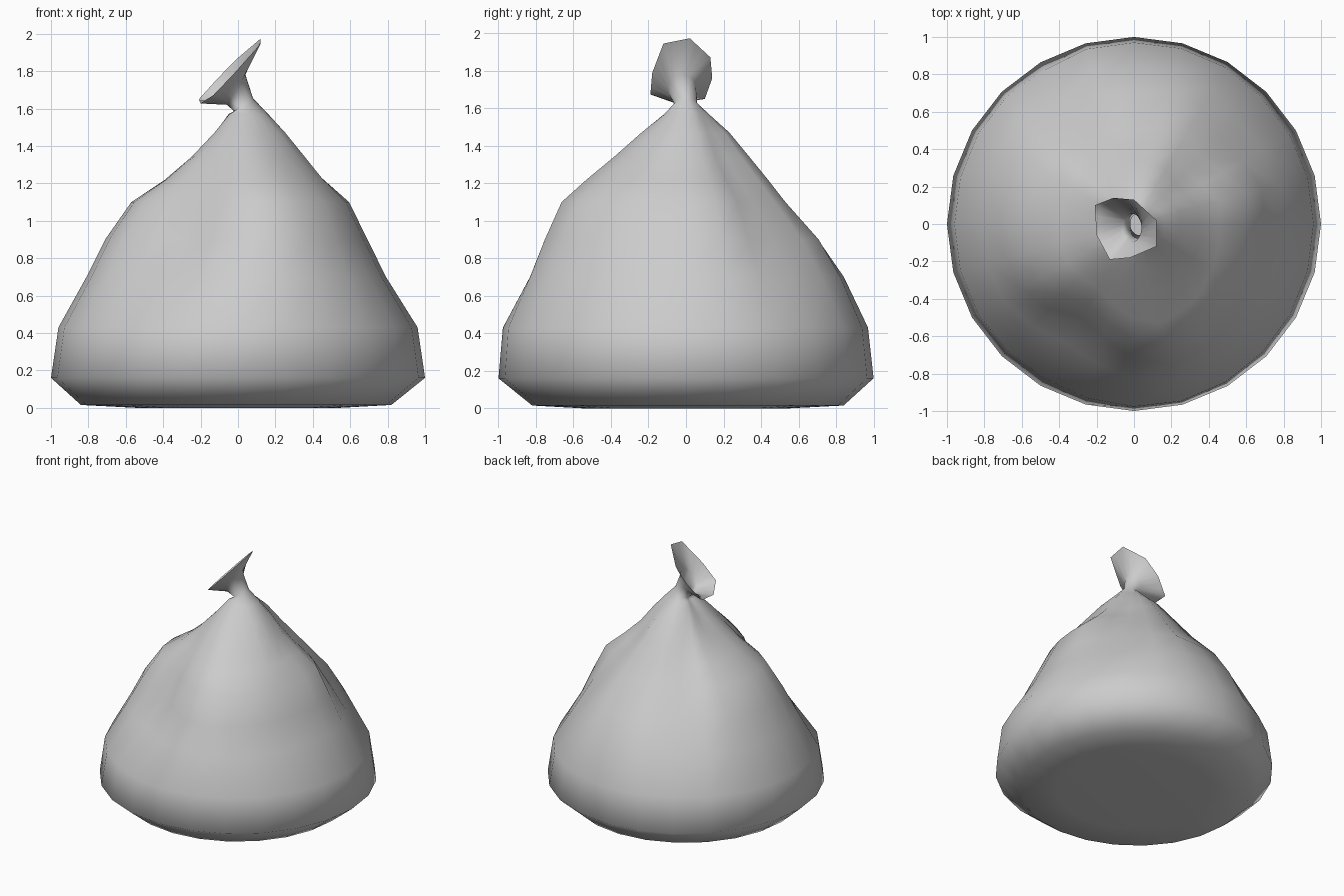
import bpy
import bmesh
from math import sin, cos, pi, radians, degrees, exp

cube = bpy.data.objects.get("Cube")
if cube:
    bpy.data.objects.remove(cube)

SIDES = 24
ANGLES = [2 * pi * i / SIDES for i in range(SIDES)]

# Bag body: height, then reach towards +x, +y, -x, -y
BODY = [
    (0.0, .55, .55, .55, .55),
    (0.015, .82, .84, .84, .82),
    (0.16, 1.0, 1.0, 1.0, 1.0),
    (0.43, .96, .97, .96, .98),
    (0.70, .79, .84, .81, .85),
    (0.90, .69, .70, .71, .75),
    (1.10, .59, .50, .57, .65),
    (1.22, .45, .41, .39, .52),
    (1.34, .33, .32, .25, .38),
    (1.47, .24, .22, .12, .235),
    (1.57, .16, .11, .03, .11),
]
# Soft folds in the cloth: direction, width in degrees, depth, height, spread
FOLDS = [
    (15, 10, .03, 1.1, .35),
    (40, 12, -.05, 1.0, .4),
    (70, 12, .05, 1.1, .4),
    (105, 9, .02, 1.05, .35),
    (120, 10, -.08, .95, .4),
    (138, 10, .02, 1.05, .35),
    (242, 22, -.17, .95, .36),
    (290, 14, .05, 1.05, .35),
    (318, 10, .03, 1.1, .35),
    (342, 14, .04, 1.36, .15),
]
# Corners of the flared opening, anticlockwise
RIM = [(.12, .02), (0, .13), (-.11, .14), (-.21, .10),
       (-.20, -.06), (-.13, -.19), (-.02, -.18), (.12, -.12)]


def fold(a, z):
    """Sum of the rounded ridges and valleys at one point."""
    total = 0
    for direction, width, depth, height, spread in FOLDS:
        d = degrees((a - radians(direction) + pi) % (2 * pi) - pi)
        total += depth * exp(-(d / width) ** 2 - ((z - height) / spread) ** 2)
    return total


def body_ring(z, px, py, nx, ny):
    ring = []
    for a in ANGLES:
        c, s = cos(a), sin(a)
        r = (px if c > 0 else nx) * c * c + (py if s > 0 else ny) * s * s
        r += fold(a, z)
        ring.append((r * c, r * s, z))
    return ring


def neck_ring(x, y, z, rx, ry, slope):
    return [(x + rx * cos(a), y + ry * sin(a), z + slope * rx * cos(a))
            for a in ANGLES]


def rim_ring():
    ring = []
    step = SIDES // len(RIM)
    for i in range(SIDES):
        k, t = i // step, (i % step) / step
        p, q = RIM[k], RIM[(k + 1) % len(RIM)]
        x = p[0] + (q[0] - p[0]) * t
        y = p[1] + (q[1] - p[1]) * t
        ring.append((x, y, 1.845 + 1.03 * x + .2 * y))
    return ring


rings = [body_ring(*row) for row in BODY]
# Tied neck, bending over into the flared opening
rings.append(neck_ring(.03, 0, 1.62, .05, .06, .7))
rings.append(neck_ring(-.01, -.02, 1.70, .05, .075, 1.6))
rings.append(rim_ring())

# Skin the rings
bm = bmesh.new()
loops = [[bm.verts.new(p) for p in ring] for ring in rings]
bm.faces.new(list(reversed(loops[0])))
for low, high in zip(loops, loops[1:]):
    for i in range(SIDES):
        j = (i + 1) % SIDES
        bm.faces.new((low[i], low[j], high[j], high[i]))
mesh = bpy.data.meshes.new("sack")
bm.to_mesh(mesh)
bm.free()
for face in mesh.polygons:
    face.use_smooth = True

# Plain grey cloth
grey = bpy.data.materials.new("grey_cloth")
grey.use_nodes = True
colour = (.6, .6, .6, 1)
grey.diffuse_color = colour
grey.node_tree.nodes["Principled BSDF"].inputs["Base Color"].default_value = colour
mesh.materials.append(grey)

sack = bpy.data.objects.new("sack", mesh)
bpy.context.collection.objects.link(sack)
